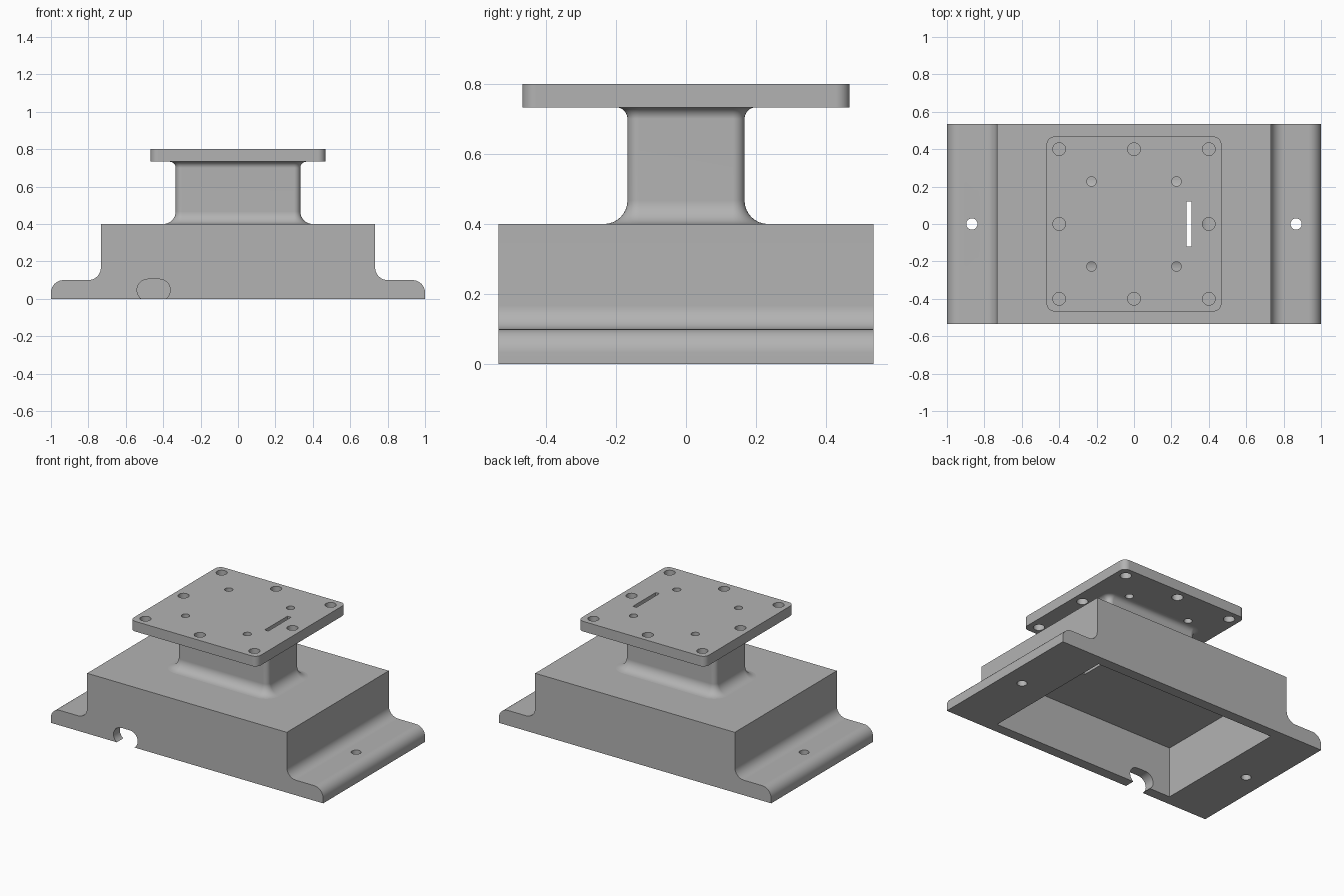
import bpy
import bmesh
from math import sin, cos, pi, radians

cube = bpy.data.objects.get("Cube")
if cube:
    bpy.data.objects.remove(cube, do_unlink=True)

GREY = (0.45, 0.45, 0.45, 1)
grey = bpy.data.materials.new("plain grey")
grey.use_nodes = True
grey.diffuse_color = GREY
grey.node_tree.nodes["Principled BSDF"].inputs["Base Color"].default_value = GREY


def arc(cx, cy, r, start, end, n=8):
    """Points on an arc, angles in degrees."""
    angles = [radians(start + (end - start) * i / n) for i in range(n + 1)]
    return [(cx + r * cos(a), cy + r * sin(a)) for a in angles]


def rounded_rect(hx, hy, r, cx=0, cy=0):
    pts = []
    for k, (sx, sy) in enumerate([(1, 1), (-1, 1), (-1, -1), (1, -1)]):
        pts += arc(cx + sx * (hx - r), cy + sy * (hy - r), r, 90 * k, 90 * k + 90)
    return pts


def loft(name, rings):
    """Closed solid through rings of matching 3D points."""
    bm = bmesh.new()
    loops = [[bm.verts.new(p) for p in ring] for ring in rings]
    for a, b in zip(loops, loops[1:]):
        for i in range(len(a)):
            j = (i + 1) % len(a)
            bm.faces.new((a[i], a[j], b[j], b[i]))
    bm.faces.new(loops[0])
    bm.faces.new(loops[-1])
    bmesh.ops.recalc_face_normals(bm, faces=bm.faces)
    mesh = bpy.data.meshes.new(name)
    bm.to_mesh(mesh)
    bm.free()
    mesh.materials.append(grey)
    obj = bpy.data.objects.new(name, mesh)
    bpy.context.collection.objects.link(obj)
    return obj


def upright(name, outline, z0, z1):
    return loft(name, [[(x, y, z) for x, y in outline] for z in (z0, z1)])


def along_y(name, outline, y0, y1):
    return loft(name, [[(x, y, z) for x, z in outline] for y in (y0, y1)])


def box(name, hx, hy, z0, z1, cx=0):
    corners = [(cx + hx, hy), (cx - hx, hy), (cx - hx, -hy), (cx + hx, -hy)]
    return upright(name, corners, z0, z1)


def drill(x, y, r, z0, z1):
    return upright("hole_cutter", arc(x, y, r, 0, 360, 32)[:-1], z0, z1)


def finish(obj, cutters):
    """Cut the part, then smooth its rounded faces."""
    bpy.ops.object.select_all(action="DESELECT")
    obj.select_set(True)
    bpy.context.view_layer.objects.active = obj
    for cutter in cutters:
        mod = obj.modifiers.new("cut", "BOOLEAN")
        mod.operation = "DIFFERENCE"
        mod.solver = "EXACT"
        mod.object = cutter
        bpy.ops.object.modifier_apply(modifier=mod.name)
        bpy.data.objects.remove(cutter, do_unlink=True)
    bpy.ops.object.shade_smooth_by_angle(angle=radians(30))
    weighted = obj.modifiers.new("flat_normals", "WEIGHTED_NORMAL")
    weighted.keep_sharp = True


def wire_slot():
    return box("slot_cutter", 0.0133, 0.12, 0.2, 0.9, cx=0.293)


F = 0.067  # wall thickness and main fillet radius

# Base: flanged housing, hollow underneath
half = [(1, 0)] + arc(1 - F, 0.1 - F, F, 0, 90) + arc(0.8, 0.1 + F, F, 270, 180) + [(0.733, 0.4)]
base = along_y("base_housing", half + [(-x, z) for x, z in reversed(half)], -0.535, 0.535)
cable_notch = along_y("notch_cutter",
                      arc(-0.42, 0.047, 0.058, -90, 90, 12) + arc(-0.482, 0.047, 0.058, 90, 270, 12),
                      -0.6, -0.4)
finish(base, [box("cavity_cutter", 0.667, 0.467, -0.1, 0.333), cable_notch, wire_slot(),
              drill(0.867, 0, 0.03, -0.1, 0.2), drill(-0.867, 0, 0.03, -0.1, 0.2)])

# Pedestal: rounded column flaring into the base and the plate
flare = [(F, 0.39)]
flare += [(F * (1 - sin(t)), 0.4 + F * (1 - cos(t))) for t in [i * pi / 16 for i in range(9)]]
T = 0.033
flare += [(T * (1 - cos(t)), 0.733 - T + T * sin(t)) for t in [i * pi / 16 for i in range(9)]]
flare += [(T, 0.75)]
pedestal = loft("pedestal", [[(x, y, z) for x, y in rounded_rect(0.333 + d, 0.167 + d, 0.033 + d)]
                             for d, z in flare])
finish(pedestal, [wire_slot()])

# Top plate with its bolt pattern
plate = upright("top_plate", rounded_rect(0.467, 0.467, 0.04), 0.733, 0.8)
bolts = [(x, y, 0.034) for x in (-0.4, 0, 0.4) for y in (-0.4, 0, 0.4) if x or y]
bolts += [(x, y, 0.025) for x in (-0.227, 0.227) for y in (-0.227, 0.227)]
finish(plate, [wire_slot()] + [drill(x, y, r, 0.7, 0.9) for x, y, r in bolts])
